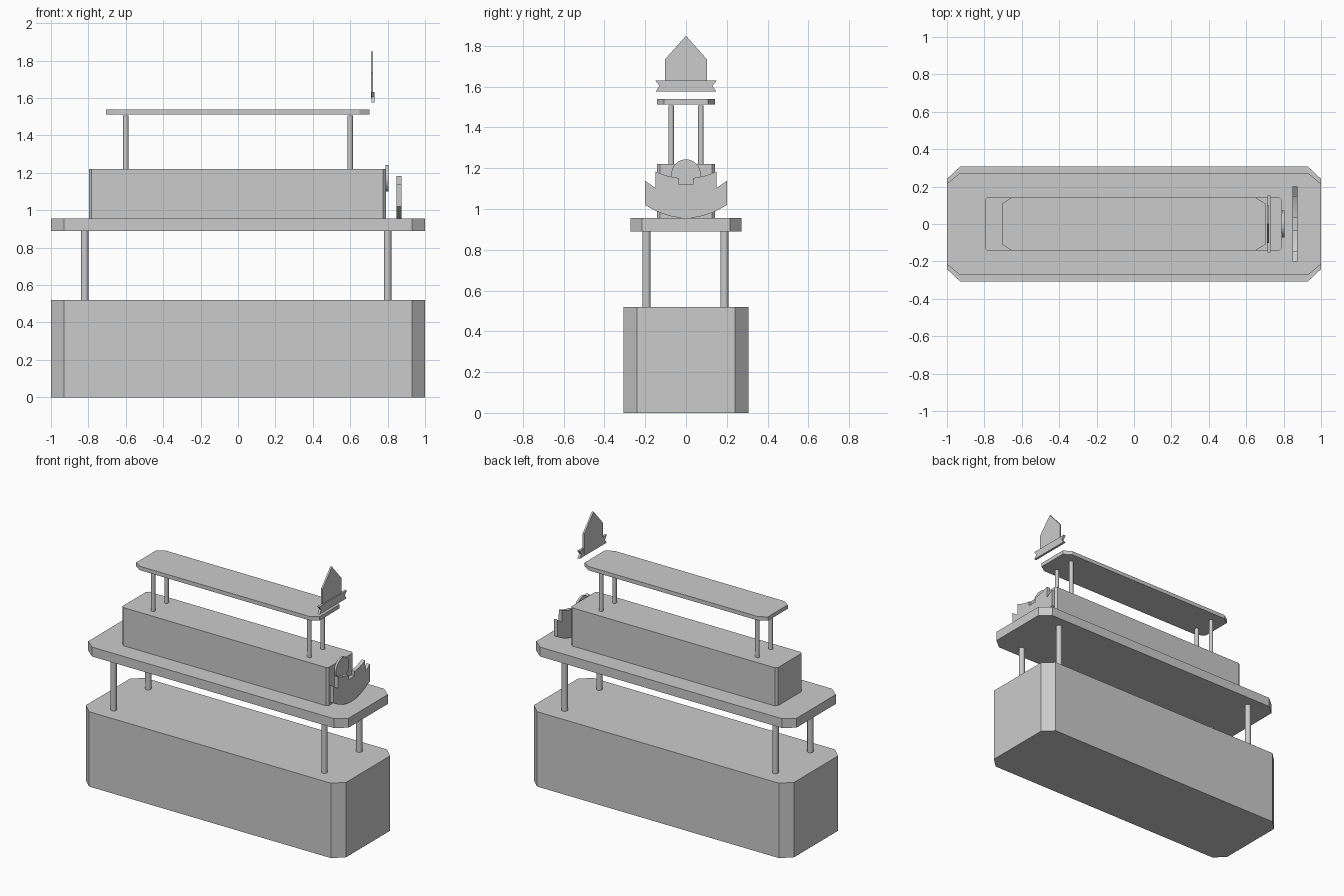
import bpy, bmesh, math

if "Cube" in bpy.data.objects:
    bpy.data.objects.remove(bpy.data.objects["Cube"])


def prism(name, pts, direction):
    """Extrude a closed 3D outline along a direction vector."""
    bm = bmesh.new()
    face = bm.faces.new([bm.verts.new(p) for p in pts])
    ext = bmesh.ops.extrude_face_region(bm, geom=[face])
    bmesh.ops.translate(bm, vec=direction,
                        verts=[g for g in ext["geom"] if isinstance(g, bmesh.types.BMVert)])
    bmesh.ops.recalc_face_normals(bm, faces=bm.faces)
    mesh = bpy.data.meshes.new(name)
    bm.to_mesh(mesh)
    bm.free()
    obj = bpy.data.objects.new(name, mesh)
    bpy.context.collection.objects.link(obj)
    return obj


def slab(name, x0, x1, hy, z0, z1, cx, cy):
    """Box with its four vertical corners cut off."""
    pts = [(x0 + cx, -hy), (x1 - cx, -hy), (x1, -hy + cy), (x1, hy - cy),
           (x1 - cx, hy), (x0 + cx, hy), (x0, hy - cy), (x0, -hy + cy)]
    return prism(name, [(x, y, z0) for x, y in pts], (0, 0, z1 - z0))


def plate(name, profile, x0, x1):
    """Upright plate from a y-z profile."""
    return prism(name, [(x0, y, z) for y, z in profile], (x1 - x0, 0, 0))


def posts(name, xs, ys, r, z0, z1):
    for x in xs:
        for y in ys:
            bpy.ops.mesh.primitive_cylinder_add(vertices=24, radius=r, depth=z1 - z0,
                                                location=(x, y, (z0 + z1) / 2))
            bpy.context.object.name = name
            bpy.ops.object.shade_smooth_by_angle()


def mirrored(half):
    """Complete a right-half profile (y >= 0) with its mirror image."""
    return half + [(-y, z) for y, z in reversed(half) if y > 1e-6]


# Stacked blocks
slab("base_block", -1, 1, 0.307, 0, 0.52, 0.07, 0.066)
slab("deck", -1, 1, 0.273, 0.89, 0.955, 0.07, 0.058)
slab("cabin", -0.797, 0.79, 0.143, 0.955, 1.22, 0.015, 0.015)
slab("roof", -0.706, 0.702, 0.142, 1.513, 1.54, 0.052, 0.033)

# Supports
posts("lower_post", (-0.82, 0.80), (-0.194, 0.188), 0.02, 0.52, 0.89)
posts("upper_post", (-0.60, 0.60), (-0.073, 0.073), 0.014, 1.22, 1.507)

# Gabled sign with swallow-tailed banner
plate("gable_sign", mirrored([(0, 1.85), (0.102, 1.735), (0.102, 1.60)]), 0.71, 0.722)
plate("sign_banner", mirrored([(0.152, 1.631), (0.13, 1.605), (0.148, 1.577)]), 0.714, 0.73)

# Round plaque on the cabin end
disc = [(0.072 * math.cos(a * math.tau / 32), 1.171 + 0.072 * math.sin(a * math.tau / 32))
        for a in range(32)]
plate("round_plaque", disc, 0.789, 0.804)

# Curved crest standing on the deck
crest = [(0.034, 1.121), (0.034, 1.152)]
for i in range(1, 9):
    t = i / 8
    crest.append((0.034 + 0.115 * t, 1.152 + 0.012 * t + 0.020 * t * t))
crest += [(0.15, 1.103), (0.2, 1.138)]
for i in range(13):
    y = 0.2 * math.cos(i / 12 * math.pi / 2)
    crest.append((y, 0.956 + 0.064 * (y / 0.2) ** 2))
plate("crest", mirrored(crest), 0.847, 0.873)
